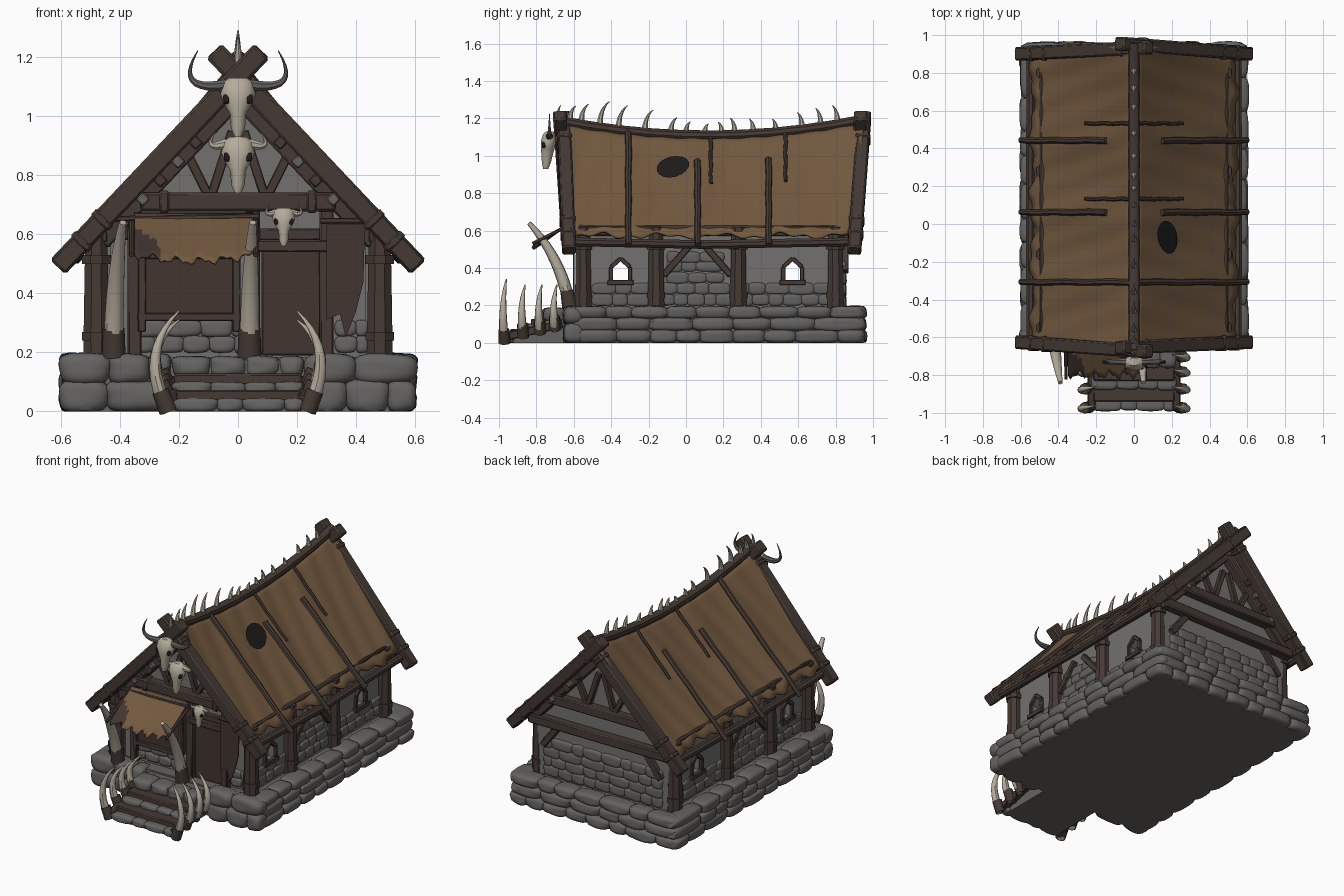
import bpy, bmesh, math, random
from mathutils import Vector as V

random.seed(4)
cube = bpy.data.objects.get("Cube")
if cube:
    bpy.data.objects.remove(cube)

def material(name, r, g, b):
    m = bpy.data.materials.new(name)
    m.use_nodes = True
    m.diffuse_color = (r, g, b, 1)
    m.node_tree.nodes["Principled BSDF"].inputs["Base Color"].default_value = (r, g, b, 1)
    return m

STONE = material("grey stone", .13, .125, .12)
PLASTER = material("pale plaster", .17, .165, .16)
WOOD = material("dark wood", .06, .042, .034)
HIDE = material("tan hide", .17, .1, .05)
CLOTH = material("brown cloth", .055, .036, .028)
BONE = material("bone", .46, .41, .33)
HORN = material("grey horn", .12, .115, .11)
DARK = material("black hollow", .012, .011, .01)
made = []

def finish(name, bm, mat, bevel=0, thick=0):
    bmesh.ops.recalc_face_normals(bm, faces=bm.faces)
    me = bpy.data.meshes.new(name)
    bm.to_mesh(me)
    bm.free()
    me.materials.append(mat)
    ob = bpy.data.objects.new(name, me)
    bpy.context.collection.objects.link(ob)
    made.append(ob)
    if thick:
        ob.modifiers.new("thickness", 'SOLIDIFY').thickness = thick
        ob.modifiers["thickness"].offset = 0
    if bevel:
        ob.modifiers.new("soft edges", 'BEVEL').width = bevel
    return ob

def loft(name, rings, mat, bevel=0):
    bm = bmesh.new()
    rows = [[bm.verts.new(p) for p in r] for r in rings]
    n = len(rows[0])
    for a, b in zip(rows, rows[1:]):
        for i in range(n):
            bm.faces.new((a[i], a[(i + 1) % n], b[(i + 1) % n], b[i]))
    bm.faces.new(rows[0])
    bm.faces.new(rows[-1])
    return finish(name, bm, mat, bevel)

def tube(name, pts, r0, r1, mat, n=9, power=1, bevel=0):
    pts = [V(p) for p in pts]
    rings = []
    for i, p in enumerate(pts):
        t = (pts[min(i + 1, len(pts) - 1)] - pts[max(i - 1, 0)]).normalized()
        ref = V((0, 1, 0)) if abs(t.y) < .8 else V((1, 0, 0))
        a = ref.cross(t).normalized()
        b = t.cross(a)
        r = r0 + (r1 - r0) * (i / (len(pts) - 1)) ** power
        angles = [2 * math.pi * (k + .5) / n for k in range(n)]
        rings.append([p + a * r * math.cos(q) + b * r * math.sin(q) for q in angles])
    return loft(name, rings, mat, bevel)

def beam(name, a, b, half, mat=WOOD):
    return tube(name, [a, b], half * 1.41, half * 1.41, mat, 4, bevel=half * .25)

def arc(a, b, c, n=10):
    a, b, c = V(a), V(b), V(c)
    return [a * (1 - t) ** 2 + b * 2 * t * (1 - t) + c * t * t for t in (i / n for i in range(n + 1))]

def prism(name, pts, axis, lo, hi, mat, bevel=0):
    bm = bmesh.new()
    at = (lambda p, d: (p[0], d, p[1])) if axis == 'y' else (lambda p, d: (d, p[0], p[1]))
    f = bm.faces.new([bm.verts.new(at(p, lo)) for p in pts])
    top = bmesh.ops.extrude_face_region(bm, geom=[f])["geom"]
    step = V((0, hi - lo, 0)) if axis == 'y' else V((hi - lo, 0, 0))
    bmesh.ops.translate(bm, verts=[g for g in top if isinstance(g, bmesh.types.BMVert)], vec=step)
    return finish(name, bm, mat, bevel)

def box(name, x0, x1, y0, y1, z0, z1, mat, bevel=0):
    return prism(name, [(x0, z0), (x1, z0), (x1, z1), (x0, z1)], 'y', y0, y1, mat, bevel)

def grid(name, f, nu, nv, mat, thick=.012):
    bm = bmesh.new()
    vs = [[bm.verts.new(f(i / nu, j / nv)) for j in range(nv + 1)] for i in range(nu + 1)]
    for i in range(nu):
        for j in range(nv):
            bm.faces.new((vs[i][j], vs[i + 1][j], vs[i + 1][j + 1], vs[i][j + 1]))
    return finish(name, bm, mat, thick=thick)

def stone(bm, c, s):
    ph = random.uniform(0, 6)
    for v in bmesh.ops.create_icosphere(bm, subdivisions=3, radius=1)["verts"]:
        p = v.co / sum(abs(q) ** 4 for q in v.co) ** .25
        p *= 1 + .05 * math.sin(3 * p.x + ph) * math.cos(3 * p.z + ph)
        v.co = (c[0] + p.x * s[0], c[1] + p.y * s[1], max(0, c[2] + p.z * s[2]))

def course(bm, axis, lo, hi, fixed, z0, z1, depth, short, long):
    p = lo
    while p < hi - .01:
        w = random.uniform(short, long)
        w = hi - p if hi - p - w < short * .6 else w
        h, c = w * .53, p + w / 2
        d = depth * random.uniform(.85, 1.05)
        z, k = (z0 + z1) / 2, (z1 - z0) * random.uniform(.5, .56)
        stone(bm, (c, fixed, z) if axis == 'x' else (fixed, c, z), (h, d, k) if axis == 'x' else (d, h, k))
        p += w

# Foundation
box("foundation_core", -.56, .56, -.61, .92, 0, .185, STONE)
bm = bmesh.new()
for z0, z1 in ((0, .07), (.065, .135), (.13, .195)):
    for s in (-1, 1):
        course(bm, 'y', -.6, .95, s * .545, z0, z1, .06, .12, .24)
    course(bm, 'x', -.58, .58, .905, z0, z1, .06, .12, .22)
for s in (-1, 1):
    for z0, z1 in ((0, .105), (.095, .195)):
        a, b = sorted((s * .23, s * .6))
        course(bm, 'x', a, b, -.6, z0, z1, .06, .11, .19)
finish("foundation_stones", bm, STONE)

# Front steps
bm = bmesh.new()
for y0, y1, z0, z1 in ((-.99, -.92, 0, .045), (-.88, -.8, .06, .1), (-.77, -.64, .12, .185)):
    box("step_core", -.2, .2, y0 + .02, -.6, 0, z1 - .01, STONE)
    course(bm, 'x', -.22, .22, (y0 + y1) / 2, z0, z1, (y1 - y0) / 2, .08, .15)
finish("step_stones", bm, STONE)
for y, z in ((-.9, .055), (-.79, .11)):
    box("step_plank", -.215, .215, y - .04, y + .04, z - .02, z + .018, WOOD, .006)
for s in (-1, 1):
    beam("step_stringer", (s * .225, -.98, .03), (s * .225, -.66, .1), .022)
    for y, z in ((-.97, 0), (-.87, .03), (-.78, .05), (-.7, .07)):
        tip = .34 if y < -.9 else .31
        tube("step_tusk", arc((s * .235, y, z), (s * .34, y - .02, .2), (s * .2, y + .01, tip)),
             .025, .003, BONE, power=1.6)
        tube("step_tusk_binding", [(s * .235, y, z), (s * .262, y - .003, z + .07)], .032, .03, WOOD)

# Walls with open side windows
WINDOWS = (-.35, .57)
top = [(-.54, .33)]
for y in WINDOWS:
    top += [(y - .042, .33), (y - .042, .4), (y, .435), (y + .042, .4), (y + .042, .33)]
top += [(.84, .33), (.84, .62), (-.54, .62)]
gable = [(-.46, .18), (.46, .18), (.46, .62), (0, 1.08), (-.46, .62)]
prism("front_wall", gable, 'y', -.53, -.49, PLASTER)
prism("back_wall", gable, 'y', .8, .84, PLASTER)
bm = bmesh.new()
for s in (-1, 1):
    a, b = sorted((s * .43, s * .47))
    prism("side_wall_upper", top, 'x', a, b, PLASTER)
    prism("side_wall_lower", [(-.54, .18), (.84, .18), (.84, .33), (-.54, .33)], 'x', a, b, PLASTER)
    for z in (.2, .26):
        course(bm, 'y', -.5, .8, s * .465, z, z + .06, .018, .06, .14)
    for z in (.32, .38, .43):
        course(bm, 'y', -.1, .2, s * .465, z, z + .055, .016, .06, .12)
    # Window frames, posts and braces
    for y in WINDOWS:
        frame = [(y - .05, .33), (y - .05, .405), (y, .45), (y + .05, .405), (y + .05, .33)]
        for p, q in zip(frame, frame[1:]):
            beam("window_frame", (s * .475, *p), (s * .475, *q), .011)
        beam("window_sill", (s * .48, y - .07, .322), (s * .48, y + .07, .322), .014)
    for y in (-.55, -.16, .28, .8):
        tube("wall_post", [(s * .48, y, .18), (s * .48, y, .4), (s * .48, y, .62)], .048, .04, WOOD, 8)
        for z in (.24, .5):
            tube("post_band", [(s * .48, y, z), (s * .48, y, z + .03)], .052, .052, WOOD, 8)
    for y0, y1 in ((-.12, .02), (.24, .1)):
        beam("wall_brace", (s * .48, y0, .36), (s * .48, y1, .52), .018)
    beam("wall_plate", (s * .47, -.58, .6), (s * .47, .86, .6), .03)
for i in range(4):
    course(bm, 'x', -.42, .42, .838, .19 + i * .06, .255 + i * .06, .02, .07, .16)
for z in (.2, .255):
    course(bm, 'x', -.36, .04, -.53, z, z + .055, .02, .06, .12)
    course(bm, 'x', .33, .44, -.53, z, z + .055, .02, .05, .08)
finish("wall_stones", bm, STONE)

# Sagging hide roof
def ridge(y):
    return 1.095 + .075 * ((y - .12) / .78) ** 2

SEAMS = (-.68, -.31, .06, .44, .98)
def roof(s, u, y, out=0):
    z = ridge(y)
    for a, b in zip(SEAMS, SEAMS[1:]):
        if a <= y <= b:
            out -= .016 * math.sin(math.pi * (y - a) / (b - a)) * math.sin(math.pi * min(u, 1))
    return V((s * (.56 * u + out * .7), y, z + (.54 - z) * u + out * .7))

for s in (-1, 1):
    def sheet(i, j):
        y0 = -.655 + .045 * j
        y = y0 + (.955 - .08 * j - y0) * i
        rag = .95 + .02 * math.sin(19 * y + s) + .015 * math.sin(47 * y)
        return roof(s, j * rag, y, .008 + .003 * math.sin(40 * y + 7 * j))
    grid("roof_hide", sheet, 64, 16, HIDE)
    for y, u0, u1 in ((-.31, 0, 1.05), (.06, .24, 1.05), (.44, .24, 1.05), (.13, 0, .45), (.53, 0, .45)):
        r = .018 if u1 > 1 else .011
        tube("roof_pole", [roof(s, u0 + (u1 - u0) * k / 5, y + .004 * (k % 2), .018) for k in range(6)],
             r, r * .9, WOOD, 7)
    tube("eave_log", [(s * .545, -.63, .54), (s * .55, .1, .525), (s * .545, .9, .54)], .025, .025, WOOD, 8)
    # Crossing gable boards, inner rafters and struts
    for name, ylow, ytop, wall, d in (("front", -.625, -.665, -.55, 1), ("back", .9, .945, .86, -1)):
        low, high = V((s * .61, ylow, .49)), V((s * -.08, ytop + .01 * s, 1.22))
        beam(name + "_gable_board", low, high, .036)
        for t in (.1, .2, .8):
            beam(name + "_board_band", low.lerp(high, t), low.lerp(high, t + .035), .041)
        beam(name + "_inner_rafter", (s * .46, wall, .57), (0, wall, 1.06), .026)
        for x0, x1, z1 in ((.1, .17, .87), (.09, .02, .95)):
            beam(name + "_gable_strut", (s * x0, wall, .73), (s * x1, wall, z1), .016)
        for k in range(4):
            x = .13 + .06 * k
            beam(name + "_gable_block", (s * x, wall - .03 * d, 1.06 - 1.06 * x),
                 (s * (x + .025), wall - .03 * d, 1.035 - 1.06 * x), .017, STONE if k % 2 else WOOD)
hole = bmesh.new()
hole.faces.new([hole.verts.new(roof(1, .3 + .1 * math.sin(a), -.07 + .085 * math.cos(a) - .02 * math.sin(a), .024))
                for a in (math.pi * k / 8 for k in range(16))])
finish("roof_hole", hole, DARK)

# Ridge log and spikes
tube("ridge_log", [(0, y, ridge(y) + .012) for y in (-.67 + .163 * k for k in range(11))], .03, .03, WOOD)
SPIKES = ((-.62, .08), (-.56, .1), (-.46, .13), (-.36, .12), (-.22, .11), (-.08, .08), (0, .06), (.1, .05), (.19, .06),
          (.26, .08), (.36, .07), (.48, .06), (.62, .08), (.72, .09), (.81, .09))
for y, h in SPIKES:
    z, lean = ridge(y) + .025, .4 if y < .15 else -.3
    tube("ridge_spike", arc((0, y, z), (0, y, z + h * .7), (0, y + h * lean, z + h), 6), .018, .002, BONE, 7)
tube("front_ridge_spike", arc((0, -.67, 1.16), (0, -.7, 1.22), (0, -.67, 1.27), 6), .018, .002, BONE, 7)

# Gable cross beams
beam("front_gable_beam", (-.33, -.56, .71), (.33, -.56, .71), .032)
beam("front_lintel", (-.46, -.54, .6), (.46, -.54, .6), .02)
beam("back_gable_beam", (-.36, .87, .71), (.36, .87, .71), .03)
beam("back_lower_beam", (-.5, .87, .55), (.5, .87, .55), .03)
for x in (-.25, .25):
    beam("gable_beam_wrap", (x - .02, -.56, .71), (x + .02, -.56, .71), .038)
for s in (-1, 1):
    beam("back_wall_brace", (s * .42, .85, .38), (s * .3, .85, .54), .02)

# Door, shutter and front posts
box("door", .08, .28, -.555, -.52, .19, .56, CLOTH, .005)
beam("door_header", (.05, -.56, .56), (.31, -.56, .56), .02)
for x in (.05, .3, -.35):
    beam("front_post", (x, -.55, .18), (x, -.55, .7), .024)
box("shutter", -.33, 0, -.57, -.52, .31, .6, CLOTH)
for z in (.32, .53):
    beam("shutter_rail", (-.34, -.575, z), (.01, -.575, z), .014)
for x in (-.325, -.005):
    beam("shutter_stile", (x, -.575, .27), (x, -.575, .54), .014)

# Porch tusks, awning and banner
for x, dx in ((-.42, .03), (.04, .01)):
    tube("porch_tusk", arc((x, -.62, .19), (x, -.67, .46), (x + dx, -.84, .64)), .034, .012, BONE, power=2)
    tube("porch_tusk_binding", [(x, -.62, .185), (x, -.635, .28)], .042, .038, WOOD)
    tube("awning_side_pole", [(x + dx * 2, -.56, .66), (x + dx * 2, -.82, .53)], .011, .009, WOOD, 7)

def awning(u, v):
    rag = 1 + .07 * math.sin(31 * u) + .05 * math.sin(67 * u)
    sag = .02 * math.sin(math.pi * u) * v
    return V((-.35 + .4 * u, -.58 - .22 * v * rag, .67 - .14 * v * rag - sag))

cover = grid("awning_hide", awning, 32, 8, HIDE, .008)
cover.data.materials.append(CLOTH)
for f in cover.data.polygons:
    c = f.center
    f.material_index = int((c.x + .35) ** 2 + (c.z - .52) ** 2 < .008)
tube("awning_rod", [(-.47, -.6, .65), (.07, -.6, .66)], .011, .011, WOOD, 7)
tube("banner_rod", [(.28, -.6, .645), (.47, -.6, .645)], .011, .011, WOOD, 7)
prism("banner", [(.3, .64), (.43, .64), (.425, .44), (.4, .34), (.365, .25), (.345, .33), (.3, .31)],
      'y', -.605, -.597, CLOTH)

# Horned skulls
def skull(c, h, spread, rise, horn):
    c = V(c)
    shape = ((0, .15, .1), (-.08, .26, .17), (-.28, .3, .21), (-.45, .23, .19), (-.6, .14, .16), (-.85, .12, .12), (-1, .06, .07))
    loft("skull", [[c + h * V((w * math.cos(a), d * math.sin(a) - .1 * abs(z), z))
                    for a in (math.pi * k / 7 for k in range(14))] for z, w, d in shape], BONE)
    for s in (-1, 1):
        tube("skull_horn", [c + h * p for p in arc((s * .2, 0, -.12), (s * spread, 0, -.25), (s * spread * .62, 0, rise))],
             .1 * h, .01 * h, horn, 8)
        eye = bmesh.new()
        stone(eye, c + h * V((s * .19, -.15, -.36)), (.06 * h, .05 * h, .08 * h))
        finish("skull_eye_socket", eye, DARK)

skull((0, -.73, 1.13), .2, 1.1, .46, HORN)
beam("skull_mount", (0, -.73, 1.08), (0, -.66, 1.1), .02)
skull((0, -.61, .93), .19, .65, .08, BONE)
skull((.155, -.61, .69), .13, .6, .1, BONE)

# Smooth shading with sharp edges kept
bpy.ops.object.select_all(action='DESELECT')
for ob in made:
    ob.select_set(True)
bpy.context.view_layer.objects.active = made[0]
bpy.ops.object.shade_smooth_by_angle(angle=math.radians(40))
